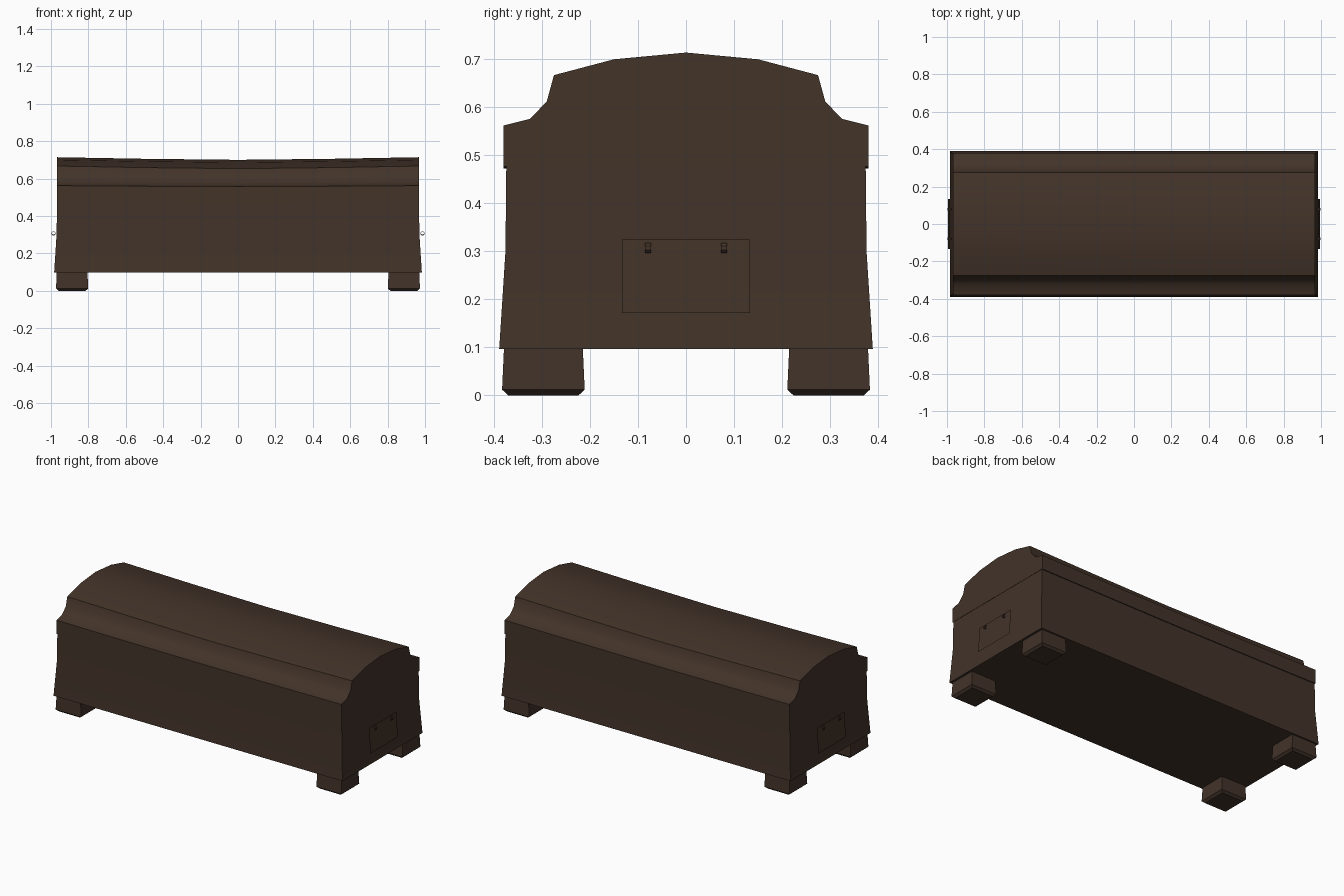
import bpy, bmesh, math

if "Cube" in bpy.data.objects:
    bpy.data.objects.remove(bpy.data.objects["Cube"])

wood = bpy.data.materials.new("dark brown wood")
wood.diffuse_color = (0.055, 0.033, 0.022, 1)
wood.use_nodes = True
wood.node_tree.nodes["Principled BSDF"].inputs["Base Color"].default_value = wood.diffuse_color


def make(name, verts, faces, smooth=True, solid=True):
    me = bpy.data.meshes.new(name)
    me.from_pydata(verts, [], faces)
    if solid:
        bm = bmesh.new()
        bm.from_mesh(me)
        bmesh.ops.recalc_face_normals(bm, faces=bm.faces)
        bm.to_mesh(me)
        bm.free()
    ob = bpy.data.objects.new(name, me)
    bpy.context.collection.objects.link(ob)
    me.materials.append(wood)
    if smooth:
        bpy.ops.object.select_all(action='DESELECT')
        ob.select_set(True)
        bpy.context.view_layer.objects.active = ob
        bpy.ops.object.shade_smooth_by_angle(angle=math.radians(35))
    return ob


def loft(name, rings, smooth=True):
    """Join equal closed rings and cap both ends."""
    n = len(rings[0])
    verts = [v for r in rings for v in r]
    faces = [(k*n+i, k*n+(i+1) % n, (k+1)*n+(i+1) % n, (k+1)*n+i)
             for k in range(len(rings)-1) for i in range(n)]
    faces += [tuple(range(n))[::-1], tuple(range((len(rings)-1)*n, len(rings)*n))]
    return make(name, verts, faces, smooth)


def rect(cx, cy, hx, hy, z):
    return [(cx-hx, cy-hy, z), (cx+hx, cy-hy, z), (cx+hx, cy+hy, z), (cx-hx, cy+hy, z)]


# chest body, flaring toward the base
loft("chest_body", [rect(0, 0, hx, hy, z) for hx, hy, z in
                    [(0.983, 0.389, 0.097), (0.970, 0.376, 0.30), (0.967, 0.374, 0.50)]])

# arched lid with coved sides, sagging a little at mid length
half = [(0.380, 0.477), (0.380, 0.562), (0.325, 0.576), (0.290, 0.612),
        (0.275, 0.667), (0.150, 0.700)]
profile = half + [(0, 0.714)] + [(-y, z) for y, z in reversed(half)]
rings = []
for x in (-0.969, -0.5, 0, 0.5, 0.969):
    sag = 0.014 * (1 - (abs(x) / 0.969) ** 1.4)
    rings.append([(x, y, z - sag * min(1, 0.35 + max(0, z-0.56)*7)) for y, z in profile])
loft("lid", rings)

# block feet with a chamfered bottom
for sx in (-1, 1):
    for sy in (-1, 1):
        loft("foot", [rect(sx*0.887, sy*0.297, hx, hy, z) for hx, hy, z in
                      [(0.072, 0.073, 0), (0.086, 0.086, 0.012), (0.082, 0.082, 0.10)]], False)

# end handles: thin hanging plate through two small open rings
for s in (-1, 1):
    make("handle_plate",
         [(s*0.994, -0.133, 0.172), (s*0.994, 0.133, 0.172),
          (s*0.984, 0.133, 0.325), (s*0.984, -0.133, 0.325)],
         [(0, 1, 2, 3) if s > 0 else (3, 2, 1, 0)], False, False)
    for y in (-0.079, 0.079):
        n = 8
        vs = []
        for r in (0.0115, 0.008):
            for w in (-0.006, 0.006):
                vs += [(s*(0.9865 + r*math.cos(2*math.pi*(i+.5)/n)), y + w,
                        0.307 + r*math.sin(2*math.pi*(i+.5)/n)) for i in range(n)]
        fs = []
        for a, b in ((0, 1), (1, 3), (3, 2), (2, 0)):
            fs += [(a*n+i, a*n+(i+1) % n, b*n+(i+1) % n, b*n+i) for i in range(n)]
        make("handle_ring", vs, fs)
